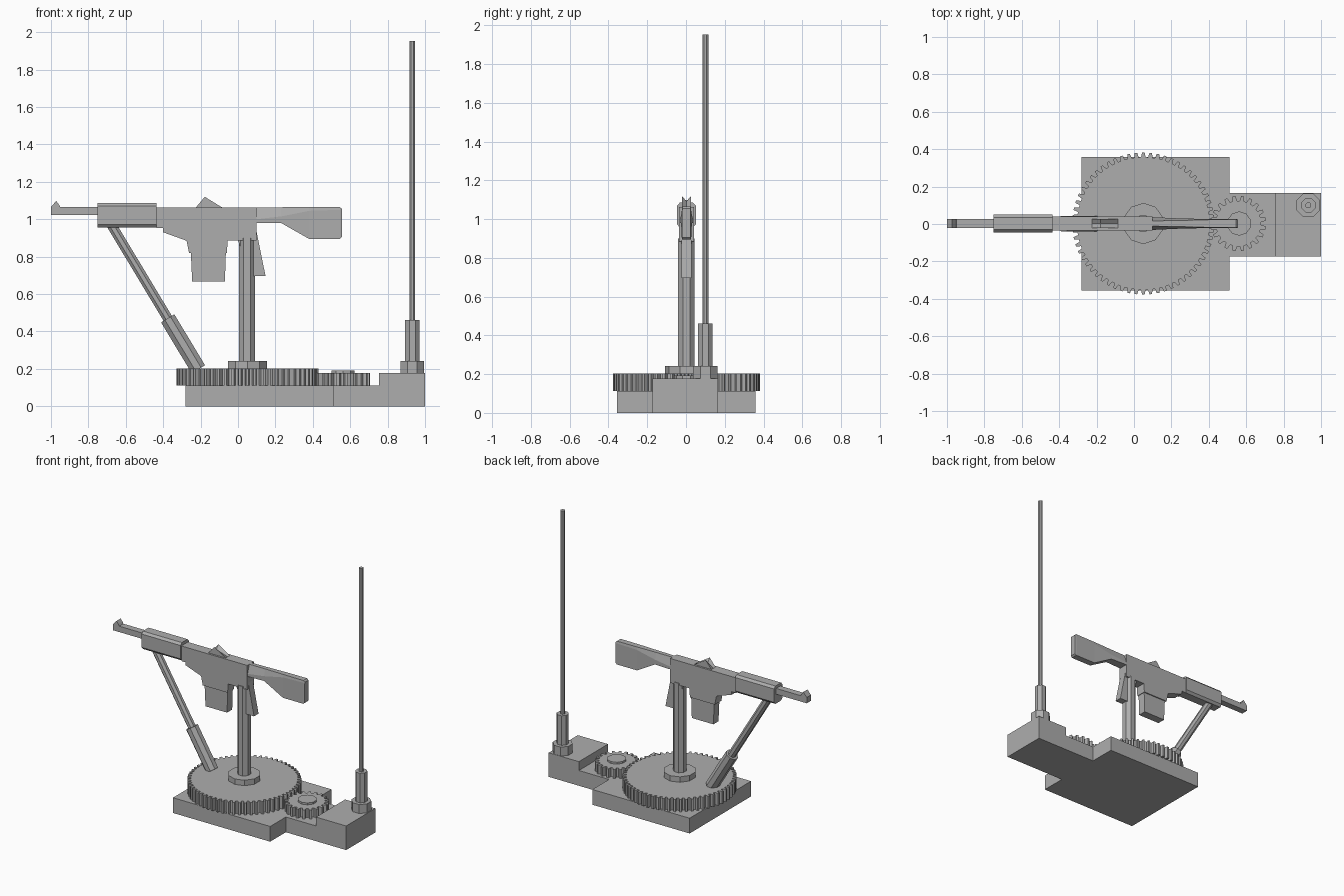
import bpy, math
from mathutils import Vector

if "Cube" in bpy.data.objects:
    bpy.data.objects.remove(bpy.data.objects["Cube"])

grey = bpy.data.materials.new("steel_grey")
grey.diffuse_color = (0.42, 0.42, 0.42, 1)
grey.use_nodes = True
grey.node_tree.nodes["Principled BSDF"].inputs["Base Color"].default_value = grey.diffuse_color
YC = 0.0025  # centre plane of turret and gun


def make(name, verts, faces):
    me = bpy.data.meshes.new(name)
    me.from_pydata(verts, [], faces)
    me.materials.append(grey)
    ob = bpy.data.objects.new(name, me)
    bpy.context.collection.objects.link(ob)
    return ob


def loft(name, rings):
    """Skin a list of equal-length rings and cap both ends."""
    n = len(rings[0])
    faces = [[k * n + i, k * n + (i + 1) % n, (k + 1) * n + (i + 1) % n, (k + 1) * n + i]
             for k in range(len(rings) - 1) for i in range(n)]
    faces += [list(range(n))[::-1], [(len(rings) - 1) * n + i for i in range(n)]]
    ob = make(name, [v for r in rings for v in r], faces)
    import bmesh
    bm = bmesh.new()
    bm.from_mesh(ob.data)
    bmesh.ops.recalc_face_normals(bm, faces=bm.faces)
    bm.to_mesh(ob.data)
    bm.free()
    return ob


def prism(name, pts, z0, z1):
    return loft(name, [[(x, y, z) for x, y in pts] for z in (z0, z1)])


def side(name, pts, half):
    """Extrude an x-z profile across y."""
    return loft(name, [[(x, YC + s * half, z) for x, z in pts] for s in (-1, 1)])


def rod(name, a, b, r, n=8):
    a, b = Vector(a), Vector(b)
    q = (b - a).to_track_quat('Z', 'Y')
    ring = [q @ Vector((r * math.cos(t), r * math.sin(t), 0))
            for t in [(i + 0.5) * 2 * math.pi / n for i in range(n)]]
    return loft(name, [[p + v for v in ring] for p in (a, b)])


def gear(name, cx, cy, root, outer, teeth, z0, z1, phase=0.0):
    pts = []
    for i in range(teeth):
        for f, r in ((-0.32, root), (-0.17, outer), (0.17, outer), (0.32, root)):
            t = (i + f + phase) * 2 * math.pi / teeth
            pts.append((cx + r * math.cos(t), cy + r * math.sin(t)))
    return prism(name, pts, z0, z1)


# Base: wide plate, narrow extension and raised end block
prism("base_plate", [(-0.28, -0.355), (0.51, -0.355), (0.51, -0.173), (1.0, -0.173),
                     (1.0, 0.165), (0.51, 0.165), (0.51, 0.358), (-0.28, 0.358)], 0, 0.112)
prism("end_block", [(0.755, -0.173), (1.0, -0.173), (1.0, 0.165), (0.755, 0.165)], 0.112, 0.177)

# Gears and hubs
gear("turntable_gear", 0.05, YC, 0.355, 0.38, 60, 0.112, 0.203)
gear("drive_gear", 0.558, YC, 0.122, 0.148, 20, 0.112, 0.178, 0.5)
rod("drive_gear_cap", (0.562, YC, 0.178), (0.562, YC, 0.192), 0.065, 10)
rod("post_hub", (0.05, YC, 0.203), (0.05, YC, 0.243), 0.11, 10)
rod("post", (0.048, YC, 0.243), (0.048, YC, 0.9), 0.046)

# Diagonal brace with sleeve
foot, top = Vector((-0.212, YC, 0.198)), Vector((-0.68, YC, 0.975))
rod("brace_rod", foot, top, 0.028)
rod("brace_sleeve", foot, foot.lerp(top, 0.35), 0.045)

# Antenna
ax, ay = 0.932, 0.1
rod("antenna_nut", (ax, ay, 0.177), (ax, ay, 0.243), 0.068)
rod("antenna_sleeve", (ax, ay, 0.243), (ax, ay, 0.46), 0.041)
rod("antenna_rod", (ax, ay, 0.46), (ax, ay, 1.952), 0.0165)

# Gun barrel and front sight
side("barrel", [(-1.0, 1.022), (-0.74, 1.022), (-0.74, 1.065), (-1.0, 1.065)], 0.024)
side("front_sight", [(-1.0, 1.065), (-0.95, 1.065), (-0.957, 1.078), (-0.972, 1.098)], 0.024)

# Handguard with chamfered edges
sec = [(-0.033, 0.955), (0.033, 0.955), (0.048, 0.972), (0.048, 1.07),
       (0.033, 1.086), (-0.033, 1.086), (-0.048, 1.07), (-0.048, 0.972)]
loft("handguard", [[(x, YC + y, z) for y, z in sec] for x in (-0.752, -0.435)])

# Receiver, magazine and grip
side("receiver", [(-0.435, 0.952), (-0.40, 0.952), (-0.40, 0.93), (-0.275, 0.885),
                  (-0.262, 0.82), (-0.06, 0.82), (-0.055, 0.885), (0.1, 0.885),
                  (0.1, 1.063), (-0.435, 1.063)], 0.038)
side("magazine", [(-0.245, 0.668), (-0.07, 0.668), (-0.065, 0.82), (-0.252, 0.82)], 0.03)
side("grip", [(0.0, 0.885), (0.08, 0.697), (0.147, 0.697), (0.1, 0.93), (0.05, 0.95)], 0.026)

# Rear sight: two posts with a V between
for s, tag in ((-1, "a"), (1, "b")):
    tri = [(-0.225, 1.063), (-0.085, 1.063), (-0.178, 1.12)]
    loft("rear_sight_" + tag,
         [[(x, YC + s * (0.024 - 0.004 * k), z) for x, z in tri] if k == 0 else
          [(x, YC, 1.063 + (z - 1.063) * 0.5) for x, z in tri] for k in (0, 1)])

# Stock: sections of x, bottom, shoulder, top, half width, top half width
stock = [(0.1, 0.98, 1.0, 1.063, 0.034, 0.014), (0.23, 0.98, 1.015, 1.064, 0.028, 0.016),
         (0.38, 0.895, 1.045, 1.065, 0.024, 0.02), (0.545, 0.895, 1.05, 1.065, 0.024, 0.022),
         (0.556, 0.905, 1.045, 1.055, 0.022, 0.02)]
loft("stock", [[(x, YC - w, b), (x, YC + w, b), (x, YC + w, m), (x, YC + t, h),
                (x, YC - t, h), (x, YC - w, m)] for x, b, m, h, w, t in stock])
